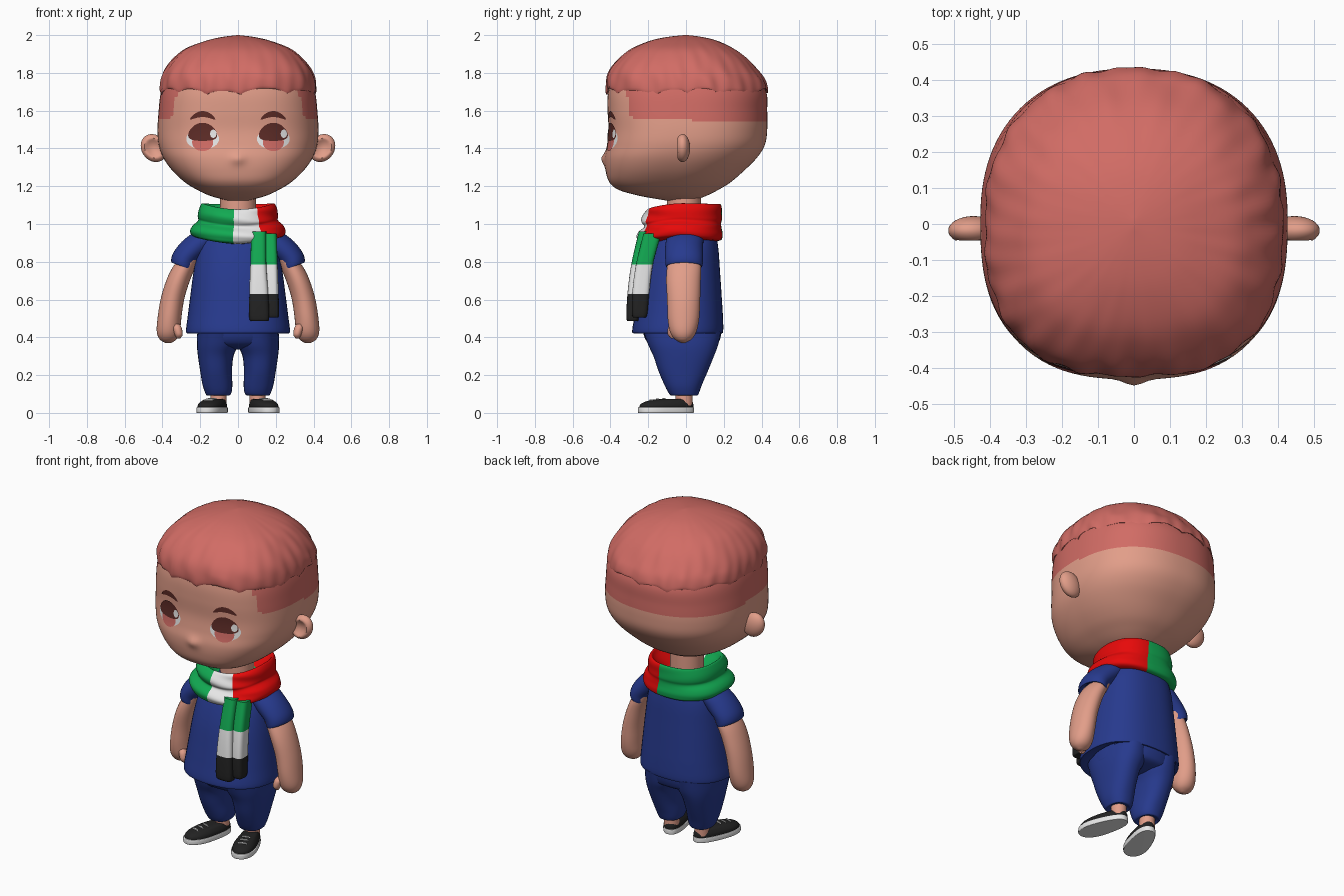
import bpy, bmesh, math
from mathutils import Vector
from mathutils.bvhtree import BVHTree

if "Cube" in bpy.data.objects:
    bpy.data.objects.remove(bpy.data.objects["Cube"])

MATS = {}
for key, rgb in {"skin": (.76, .34, .25), "hair_red": (.64, .15, .13), "cloth_blue": (.02, .042, .27),
                 "scarf_green": (.006, .40, .085), "scarf_red": (.85, .003, .003), "white": (.80, .80, .80),
                 "black": (.016, .016, .016), "eye_brown": (.11, .025, .02)}.items():
    MATS[key] = bpy.data.materials.new(key)
    MATS[key].diffuse_color = (*rgb, 1)


def finish(name, bm, mats, rule=None):
    """Turn a bmesh into a named object; rule(face centre) picks the material."""
    bmesh.ops.recalc_face_normals(bm, faces=bm.faces)
    me = bpy.data.meshes.new(name)
    bm.to_mesh(me)
    bm.free()
    for m in mats:
        me.materials.append(MATS[m])
    if rule:
        for p in me.polygons:
            p.material_index = rule(p.center)
    ob = bpy.data.objects.new(name, me)
    bpy.context.collection.objects.link(ob)
    return ob


def spline(pts, steps):
    """Catmull-Rom interpolation through tuples."""
    out = []
    for i in range(len(pts) - 1):
        a, b, c, d = (pts[max(0, min(len(pts) - 1, i + k))] for k in (-1, 0, 1, 2))
        for j in range(steps):
            t = j / steps
            out.append([.5 * (2*q + (r-p)*t + (2*p - 5*q + 4*r - s)*t*t + (3*q - p - 3*r + s)*t**3)
                        for p, q, r, s in zip(a, b, c, d)])
    return out + [list(pts[-1])]


def loft(name, rings, mats, seg=40, steps=4, nf=2.0, nb=2.0, fn=None, rule=None, side=1):
    """Skin superellipse rings (z, x0, x1, y0, y1); nf / nb set front / back squareness."""
    bm = bmesh.new()
    rows = []
    secs = spline(rings, steps)
    for i, (z, x0, x1, y0, y1) in enumerate(secs):
        row = []
        for k in range(seg):
            a = 2 * math.pi * k / seg
            c, s = math.cos(a), math.sin(a)
            n = nf if s < 0 else nb
            r = (abs(c)**n + abs(s)**n) ** (-1 / n)
            v = Vector(((x0+x1)/2 + (x1-x0)/2*r*c, (y0+y1)/2 + (y1-y0)/2*r*s, z))
            if fn:
                v = fn(v, a, i / (len(secs) - 1), (x0+x1)/2)
            row.append(bm.verts.new((v.x * side, v.y, v.z)))
        rows.append(row)
    for lo, hi in zip(rows, rows[1:]):
        for k in range(seg):
            bm.faces.new((lo[k], lo[(k+1) % seg], hi[(k+1) % seg], hi[k]))
    bm.faces.new(rows[0])
    bm.faces.new(rows[-1])
    return finish(name, bm, mats, rule)


def sym(rows):
    return [(z, -x, x, y0, y1) for z, x, y0, y1 in rows]


# Head, with nose bump and painted short hair at sides and back
def nose(v, a, u, cx):
    if v.y < -.2:
        v.y -= .018 * math.exp(-(v.x/.035)**2 - ((v.z-1.345)/.03)**2)
    return v


def short_hair(p):
    d = p.z - (1.56 - .035 * (p.y + .3))
    return int(p.z > 1.76 or (d > 0 and p.y > -.31 and d + p.y + .31 > .03))


head = loft("head", sym([
    (1.115, .02, -.05, .03), (1.13, .08, -.14, .06), (1.15, .15, -.25, .11), (1.18, .215, -.355, .17),
    (1.22, .28, -.405, .235), (1.28, .345, -.425, .305), (1.35, .395, -.43, .375), (1.42, .42, -.418, .418),
    (1.5, .426, -.41, .43), (1.6, .42, -.415, .43), (1.7, .408, -.412, .425), (1.8, .375, -.385, .37),
    (1.88, .31, -.32, .30), (1.94, .2, -.21, .19), (1.97, .08, -.09, .07), (1.975, .005, -.01, .01)]),
    ["skin", "hair_red"], seg=120, steps=7, nf=2.7, nb=2.3, fn=nose, rule=short_hair)


# Top hair: wavy cap with ragged lower edge
def locks(v, a, u, cx):
    w = max(0, 1 - u * 3.2)
    tip = abs(math.sin(6.5 * a + .6 * math.sin(3*a)))**.6
    v.z += w * (.045 * tip - .025 + .012 * math.sin(5*a + 1))
    f = 1 + .013 * math.sin(17*a + 9*u + 2*math.sin(3*a)) * (1 - u) * min(1, u * 4)
    f += .006 * math.sin(31*a - 7*u) * (1 - u)
    return Vector((v.x * f, v.y * f, v.z))


loft("top_hair", sym([
    (1.73, .385, -.385, .39), (1.70, .412, -.418, .432), (1.76, .408, -.42, .418), (1.82, .385, -.40, .375),
    (1.88, .338, -.35, .32), (1.93, .275, -.285, .25), (1.97, .17, -.19, .165), (1.99, .085, -.10, .085),
    (2.0, .004, -.01, .01)]), ["hair_red"], seg=180, steps=5, nf=2.6, nb=2.2, fn=locks)

# Eyes and brows: thin plates draped on the face
tree = BVHTree.FromPolygons([v.co for v in head.data.vertices], [p.vertices[:] for p in head.data.polygons])


def plate(name, cx, cz, rx, rz, mat, off, bend=0):
    bm = bmesh.new()
    rows = []
    for i in range(1, 7):
        row = []
        for k in range(32):
            a = 2 * math.pi * k / 32
            x = cx + rx * i / 6 * math.cos(a)
            z = cz + rz * i / 6 * math.sin(a) - bend * (x - cx)**2
            hit = tree.ray_cast(Vector((x, -1, z)), Vector((0, 1, 0)))[0]
            row.append(bm.verts.new((x, hit.y - off, z)))
        rows.append(row)
    bm.faces.new(rows[0])
    for lo, hi in zip(rows, rows[1:]):
        for k in range(32):
            bm.faces.new((lo[k], lo[(k+1) % 32], hi[(k+1) % 32], hi[k]))
    ob = finish(name, bm, [mat])
    if sum(p.normal.y for p in ob.data.polygons) > 0:
        ob.data.flip_normals()


for s, side in ((1, "left"), (-1, "right")):
    plate(side + "_eye_white", s*.187, 1.45, .087, .055, "white", .002)
    plate(side + "_iris", s*.187, 1.432, .056, .046, "hair_red", .004)
    plate(side + "_pupil_and_lashes", s*.187, 1.488, .077, .048, "eye_brown", .006, 3)
    plate(side + "_eye_highlight", s*.187 + .056, 1.478, .017, .022, "white", .008)
    plate(side + "_eyebrow", s*.187, 1.582, .067, .016, "eye_brown", .004, 6)

# Shirt and scarf
loft("shirt", sym([
    (.45, .2, -.2, .14), (.423, .262, -.27, .185), (.435, .275, -.285, .197), (.52, .265, -.27, .195),
    (.6, .255, -.255, .19), (.75, .235, -.225, .18), (.88, .21, -.18, .17), (.96, .165, -.13, .15),
    (1.02, .09, -.09, .09)]), ["cloth_blue"], seg=56, nf=2.3, nb=2.4)
loft("neck", sym([(.98, .095, -.1, .08), (1.17, .095, -.1, .08)]), ["skin"])


def drape(v, a, u, cx):
    front = max(0, -math.sin(a))
    v.z -= .032 * front**2 + .02 * max(0, math.sin(a)) * u
    f = 1 + .022 * math.sin(v.z * 75 + 2.5 * math.cos(a)) * (.4 + front) * math.sin(math.pi * u)
    return Vector((v.x * f, v.y * f, v.z))


def scarf_colour(p):
    a = math.degrees(math.atan2(p.y + .03, p.x))
    return 1 if -98 < a < -58 else 2 if -58 <= a < 76 else 0


loft("scarf_loop", sym([
    (1.02, .1, -.11, .09), (1.08, .165, -.17, .15), (1.11, .188, -.20, .178), (1.09, .203, -.225, .19),
    (1.04, .213, -.232, .19), (1.018, .213, -.228, .186), (.99, .24, -.248, .19), (.955, .253, -.258, .193),
    (.93, .225, -.235, .18), (.925, .12, -.12, .1)]), ["scarf_green", "white", "scarf_red"],
    seg=90, steps=5, nf=2.2, nb=2.4, fn=drape, rule=scarf_colour)


def stripes(p):
    return 2 if p.z < .63 else 1 if p.z < .785 else 0


for name, rows in {
    "scarf_inner_tail": [(.487, .08, .15, -.30, -.26), (.5, .06, .165, -.315, -.25), (.63, .06, .16, -.31, -.24),
                         (.785, .065, .15, -.29, -.21), (.96, .07, .15, -.25, -.15)],
    "scarf_outer_tail": [(.505, .165, .205, -.27, -.225), (.518, .15, .217, -.285, -.205), (.63, .15, .215, -.285, -.195),
                         (.785, .14, .21, -.265, -.175), (.95, .13, .205, -.225, -.13)]}.items():
    loft(name, rows, ["scarf_green", "white", "black"], seg=32, steps=5, nf=3.5, nb=3.5, rule=stripes)

# Trousers hip
loft("trouser_hips", sym([(.335, .1, -.09, .07), (.355, .205, -.18, .155), (.39, .217, -.215, .18),
                          (.44, .213, -.23, .19)]), ["cloth_blue"], nf=2.3, nb=2.3)


# Paired parts
def hem_tilt(v, a, u, cx):
    v.z += .35 * (v.x - cx)
    return v


TURN, FOOT = math.radians(18), Vector((.132, -.103, 0))


def foot(v, a, u, cx):
    v.x *= 1 + .12 * math.sin(-v.y * 10)  # broader toe
    c, s = math.cos(TURN), math.sin(TURN)
    return Vector((v.x*c - v.y*s, v.x*s + v.y*c, v.z)) + FOOT


for s, side in ((1, "left"), (-1, "right")):
    loft(side + "_sleeve", [(.80, .25, .32, -.08, .06), (.775, .235, .352, -.105, .085), (.82, .215, .345, -.11, .09),
                            (.88, .15, .298, -.11, .09), (.93, .1, .235, -.10, .09), (.965, .08, .17, -.07, .06)],
         ["cloth_blue"], fn=hem_tilt, side=s)
    loft(side + "_arm", [(.86, .18, .27, -.09, .07), (.78, .22, .34, -.10, .08), (.7, .255, .38, -.105, .078),
                         (.6, .285, .41, -.1, .075), (.5, .3, .426, -.097, .07), (.43, .307, .43, -.085, .055),
                         (.39, .325, .415, -.06, .03), (.37, .355, .385, -.025, -.005)], ["skin"], side=s)
    loft(side + "_thumb", [(.47, .31, .34, -.08, -.05), (.45, .298, .345, -.095, -.045), (.415, .293, .335, -.097, -.05),
                           (.395, .305, .325, -.08, -.065)], ["skin"], seg=20, side=s)
    loft(side + "_trouser_leg", [(.10, .06, .15, -.06, .04), (.093, .045, .165, -.08, .06), (.11, .034, .175, -.095, .07),
                                 (.15, .03, .188, -.115, .085), (.22, .032, .2, -.145, .115), (.3, .024, .212, -.172, .148),
                                 (.36, .0, .217, -.2, .17), (.43, .0, .213, -.225, .185)],
         ["cloth_blue"], nf=2.3, nb=2.3, side=s)
    loft(side + "_ankle", [(.04, .06, .145, -.055, .035), (.12, .06, .145, -.055, .035)], ["skin"], seg=24, side=s)
    loft(side + "_sole", sym([(0, .06, -.15, .145), (.003, .066, -.156, .15), (.027, .066, -.156, .15),
                              (.03, .06, -.15, .145)]), ["white"], nf=2.3, nb=2.5, fn=foot, side=s)
    loft(side + "_shoe", sym([(.026, .062, -.15, .147), (.045, .06, -.143, .147), (.06, .052, -.115, .143),
                              (.07, .043, -.07, .135), (.074, .03, -.02, .12)]), ["black"], nf=2.3, nb=2.5, fn=foot, side=s)
    for i in range(3):  # laces
        y, z = -.085 + .035 * i, .064 + .004 * i
        loft(f"{side}_lace_{i+1}", sym([(z, .026, y-.005, y+.005), (z+.008, .022, y-.004, y+.004)]),
             ["white"], seg=12, steps=1, fn=foot, side=s)

    # Ear: flattened ball with a hollow front
    bm = bmesh.new()
    bmesh.ops.create_uvsphere(bm, u_segments=32, v_segments=24, radius=1)
    for v in bm.verts:
        x, y, z = v.co
        d = math.hypot(x, z)
        if y < 0:
            y += .8 * max(0, 1 - (d / .7)**2)
        v.co = (s * (.445 + .07*x), -.018 + .04*y, 1.402 + .073*z + .012*x)
    finish(side + "_ear", bm, ["skin"])

bpy.ops.object.select_all(action="SELECT")
bpy.context.view_layer.objects.active = head
bpy.ops.object.shade_smooth_by_angle(angle=math.radians(50))

for m in bpy.data.materials:
    if m.users and not m.is_grease_pencil:
        m.use_nodes = True
        m.node_tree.nodes["Principled BSDF"].inputs["Base Color"].default_value = m.diffuse_color
